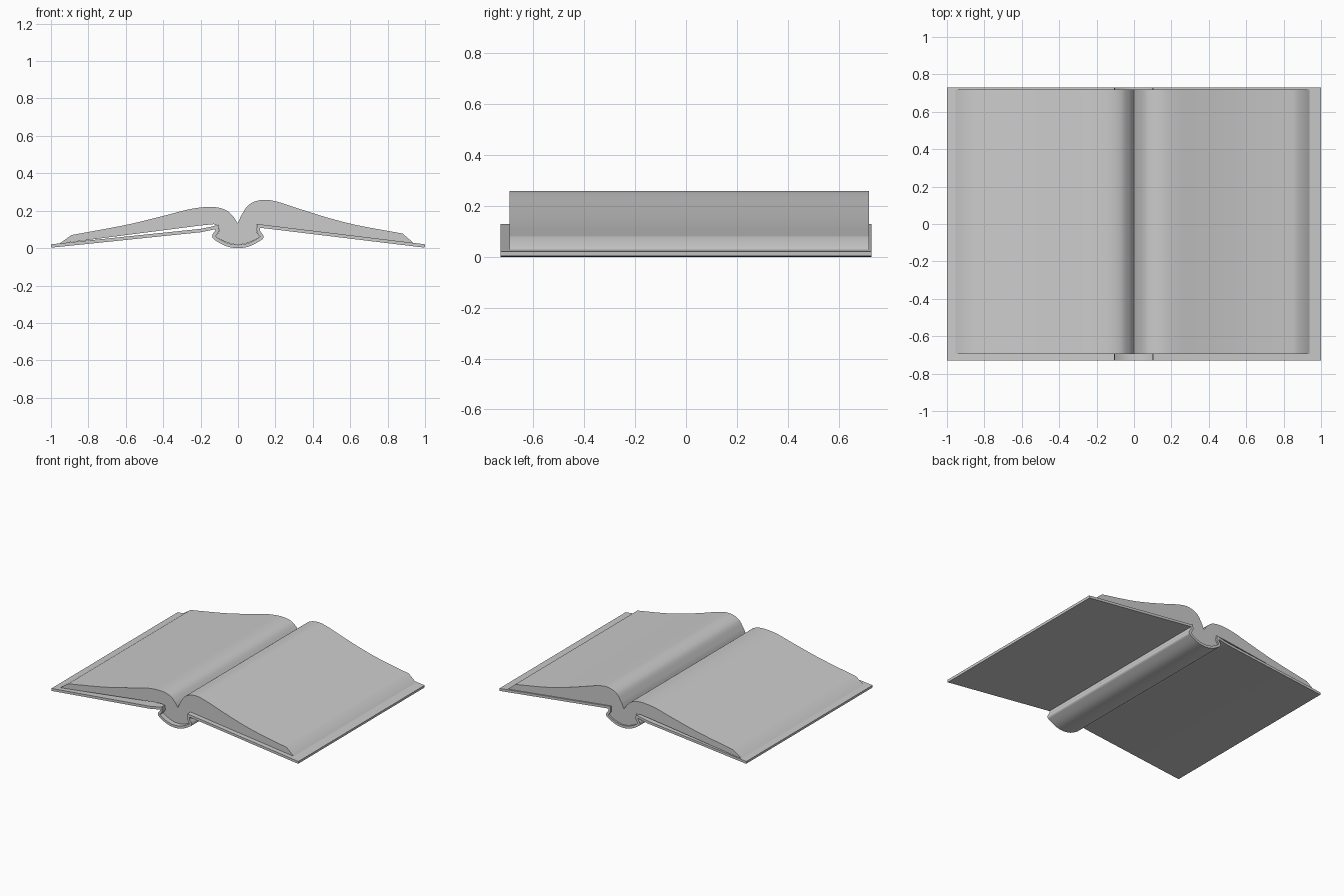
import bpy, bmesh
from mathutils import Vector

if "Cube" in bpy.data.objects:
    bpy.data.objects.remove(bpy.data.objects["Cube"])


def smooth_path(points, steps=8):
    """Catmull-Rom curve through 2D points."""
    p = [Vector(q) for q in points]
    p = [2 * p[0] - p[1]] + p + [2 * p[-1] - p[-2]]
    out = []
    for i in range(1, len(p) - 2):
        a, b, c, d = p[i - 1:i + 3]
        for s in range(steps):
            t = s / steps
            out.append(0.5 * (2 * b + (c - a) * t + (2 * a - 5 * b + 4 * c - d) * t * t
                              + (3 * b - a - 3 * c + d) * t ** 3))
    return out + [p[-2]]


def ribbon(path, thickness):
    """Closed outline of a strip with mitred corners around a path."""
    p = [Vector(q) for q in path]
    upper, lower = [], []
    for i, q in enumerate(p):
        d1 = (q - p[i - 1]).normalized() if i else (p[1] - q).normalized()
        d2 = (p[i + 1] - q).normalized() if i < len(p) - 1 else d1
        n1, n2 = Vector((-d1.y, d1.x)), Vector((-d2.y, d2.x))
        m = (n1 + n2) / max(1 + n1.dot(n2), 0.8)
        upper.append(q + m * thickness / 2)
        lower.append(q - m * thickness / 2)
    return upper + lower[::-1]


def extrude_profile(name, outline, y0, y1, bevel=0):
    """Extrude an x-z outline along y."""
    bm = bmesh.new()
    face = bm.faces.new([bm.verts.new((q[0], y0, q[1])) for q in outline])
    ext = bmesh.ops.extrude_face_region(bm, geom=[face])
    verts = [g for g in ext["geom"] if isinstance(g, bmesh.types.BMVert)]
    bmesh.ops.translate(bm, verts=verts, vec=(0, y1 - y0, 0))
    bmesh.ops.recalc_face_normals(bm, faces=bm.faces)
    mesh = bpy.data.meshes.new(name)
    bm.to_mesh(mesh)
    bm.free()
    obj = bpy.data.objects.new(name, mesh)
    bpy.context.collection.objects.link(obj)
    if bevel:
        mod = obj.modifiers.new("soft_edges", "BEVEL")
        mod.width, mod.segments = bevel, 2
        mod.limit_method, mod.angle_limit = "ANGLE", 1.3
    bpy.ops.object.select_all(action="DESELECT")
    obj.select_set(True)
    bpy.context.view_layer.objects.active = obj
    bpy.ops.object.shade_smooth_by_angle(angle=0.6)
    return obj


# Cover: two sloping boards joined by a rounded spine
spine = smooth_path([(-0.113, 0.114), (-0.113, 0.09), (-0.129, 0.066), (-0.113, 0.047),
                     (-0.06, 0.019), (0, 0.009), (0.06, 0.019), (0.113, 0.047),
                     (0.127, 0.062), (0.110, 0.09), (0.110, 0.119)], 5)
cover_path = [(-0.999, 0.0115), (-0.2, 0.094), (-0.14, 0.106)] + spine + [(0.999, 0.0115)]
extrude_profile("cover", ribbon(cover_path, 0.018), -0.73, 0.73, 0.004)

# Page block: two swelling leaves meeting in a gutter, bound into the spine
left_top = smooth_path([(-0.89, 0.07), (-0.6, 0.124), (-0.4, 0.172), (-0.25, 0.21),
                        (-0.14, 0.22), (-0.07, 0.206), (-0.028, 0.172), (-0.003, 0.135)])
right_top = smooth_path([(0, 0.135), (0.022, 0.182), (0.062, 0.235), (0.13, 0.258),
                         (0.21, 0.248), (0.35, 0.203), (0.5, 0.157), (0.65, 0.12),
                         (0.88, 0.078)])
binding = smooth_path([(0.098, 0.127), (0.099, 0.09), (0.114, 0.064), (0.1, 0.05),
                       (0.05, 0.027), (0, 0.019), (-0.05, 0.027), (-0.1, 0.05),
                       (-0.116, 0.066), (-0.102, 0.09), (-0.105, 0.118)], 5)
outline = ([(-0.955, 0.024)] + left_top + right_top + [(0.94, 0.026)]
           + binding + [(-0.13, 0.128), (-0.2, 0.121)])
extrude_profile("pages", outline, -0.695, 0.72)
